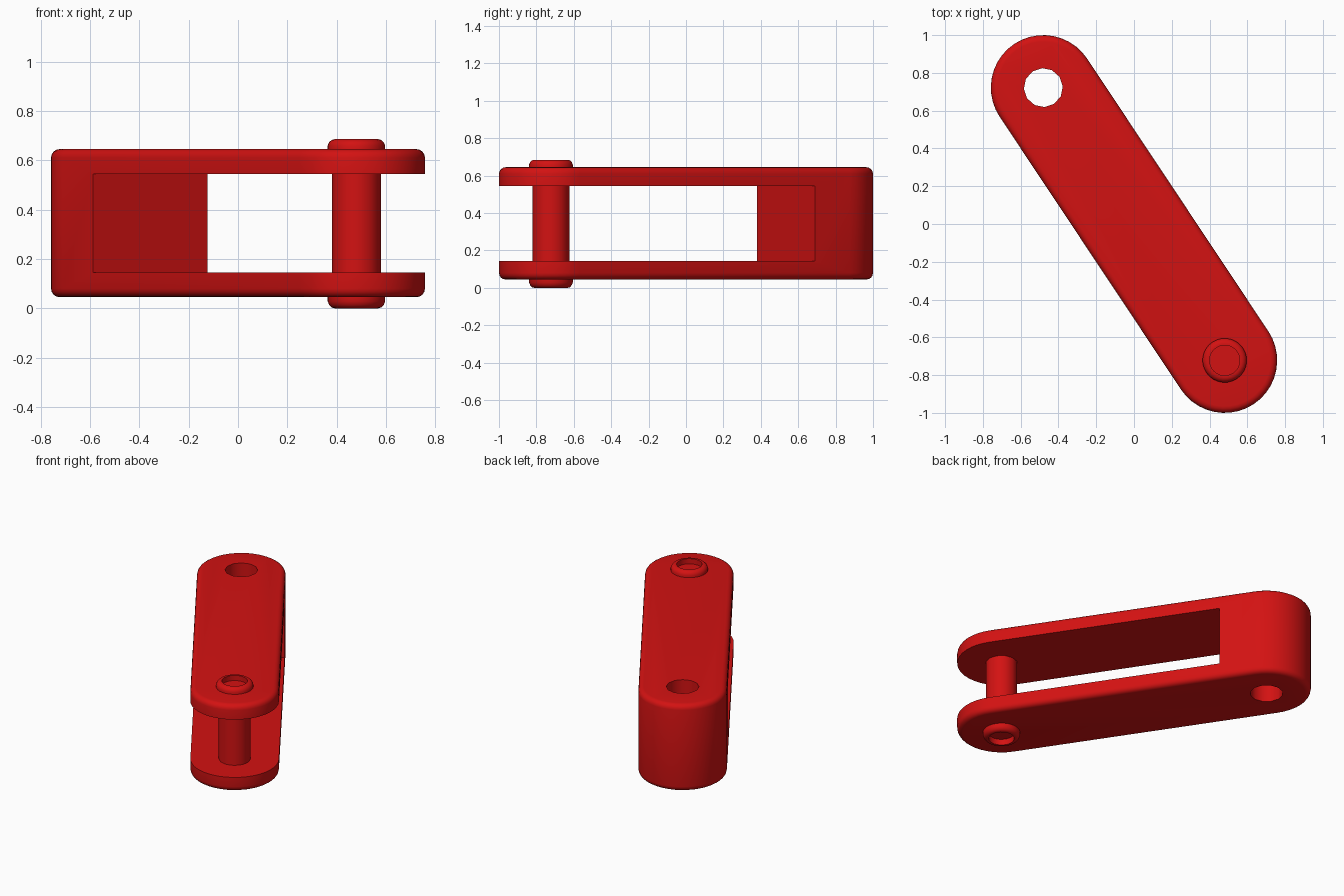
import bpy, bmesh, math
from mathutils import Matrix, Vector

cube = bpy.data.objects.get("Cube")
if cube:
    bpy.data.objects.remove(cube, do_unlink=True)

# One red paint for everything
red = bpy.data.materials.new("red")
red.use_nodes = True
RED = (0.65, 0.006, 0.006, 1)
red.diffuse_color = RED
red.node_tree.nodes["Principled BSDF"].inputs["Base Color"].default_value = RED

R = 0.278                      # end radius of the link
HALF = 0.867                   # centre of link to each end's centre
ANGLE = math.atan2(-0.722, 0.48)
TURN = Matrix.Rotation(ANGLE, 4, "Z")
Z0, Z1 = 0.045, 0.645          # link bottom and top
PLATE = 0.10                   # thickness of each side plate


def add_object(name, bm):
    bmesh.ops.recalc_face_normals(bm, faces=bm.faces[:])
    bm.transform(TURN)
    mesh = bpy.data.meshes.new(name)
    bm.to_mesh(mesh)
    bm.free()
    mesh.materials.append(red)
    ob = bpy.data.objects.new(name, mesh)
    bpy.context.collection.objects.link(ob)
    return ob


def activate(ob):
    bpy.ops.object.select_all(action="DESELECT")
    ob.select_set(True)
    bpy.context.view_layer.objects.active = ob


def smooth(ob):
    activate(ob)
    bpy.ops.object.shade_smooth_by_angle(angle=math.radians(35))


def cut(ob, cutter):
    mod = ob.modifiers.new("cut", "BOOLEAN")
    mod.operation = "DIFFERENCE"
    mod.solver = "EXACT"
    mod.object = cutter
    activate(ob)
    bpy.ops.object.modifier_apply(modifier=mod.name)
    bpy.data.objects.remove(cutter, do_unlink=True)


def cylinder(name, x, radius, sides, z0, z1):
    bm = bmesh.new()
    bmesh.ops.create_cone(
        bm, cap_ends=True, segments=sides, radius1=radius, radius2=radius,
        depth=z1 - z0, matrix=Matrix.Translation((x, 0, (z0 + z1) / 2)))
    return add_object(name, bm)


# Link body: rounded bar with softened top and bottom rims
bm = bmesh.new()
outline = []
for side in (1, -1):
    for i in range(21):
        a = math.pi * (i / 20 - 0.5)
        outline.append((side * (HALF + R * math.cos(a)), side * R * math.sin(a)))
base = bm.faces.new([bm.verts.new((x, y, Z0)) for x, y in outline])
top = bmesh.ops.extrude_face_region(bm, geom=[base])["geom"]
bmesh.ops.translate(bm, vec=(0, 0, Z1 - Z0),
                    verts=[v for v in top if isinstance(v, bmesh.types.BMVert)])
if not base.is_valid or len([f for f in bm.faces if len(f.verts) > 4]) < 2:
    bm.faces.new([v for v in bm.verts if v.co.z < Z0 + 0.001])
bmesh.ops.recalc_face_normals(bm, faces=bm.faces[:])
rims = [e for e in bm.edges if abs(e.verts[0].co.z - e.verts[1].co.z) < 1e-4]
bmesh.ops.bevel(bm, geom=rims, offset=0.035, segments=4, profile=0.5,
                affect="EDGES", clamp_overlap=True)
link = add_object("link_body", bm)

# Open slot between the two side plates
bm = bmesh.new()
x0, x1 = -HALF + 0.225, HALF + 1
bmesh.ops.create_cube(
    bm, size=1,
    matrix=Matrix.Translation(((x0 + x1) / 2, 0, (Z0 + Z1) / 2))
    @ Matrix.Diagonal((x1 - x0, 2, Z1 - Z0 - 2 * PLATE, 1)))
cut(link, add_object("slot_cutter", bm))

# Pin hole through the solid end
cut(link, cylinder("hole_cutter", -HALF, 0.103, 12, -0.5, 1.2))
smooth(link)

# Pin shaft, running between the plates
smooth(cylinder("pin_shaft", HALF, 0.10, 12, Z0 + 0.02, Z1 - 0.02))

# Dished pin heads: (radius, height above the plate face)
PROFILE = [(0, 0.004), (0.08, 0.004), (0.08, 0.04), (0.09, 0.04),
           (0.101, 0.037), (0.111, 0.028), (0.117, 0.015), (0.117, -0.005),
           (0, -0.005)]
for name, z, s in (("pin_head_top", Z1, 1), ("pin_head_bottom", Z0, -1)):
    bm = bmesh.new()
    pts = [bm.verts.new((HALF + r, 0, z + s * h * (1 if s > 0 else 1.125)))
           for r, h in PROFILE]
    edges = [bm.edges.new(p) for p in zip(pts, pts[1:])]
    bmesh.ops.spin(bm, geom=pts + edges, cent=Vector((HALF, 0, 0)),
                   axis=(0, 0, 1), angle=math.tau, steps=28)
    bmesh.ops.remove_doubles(bm, verts=bm.verts[:], dist=1e-4)
    smooth(add_object(name, bm))
